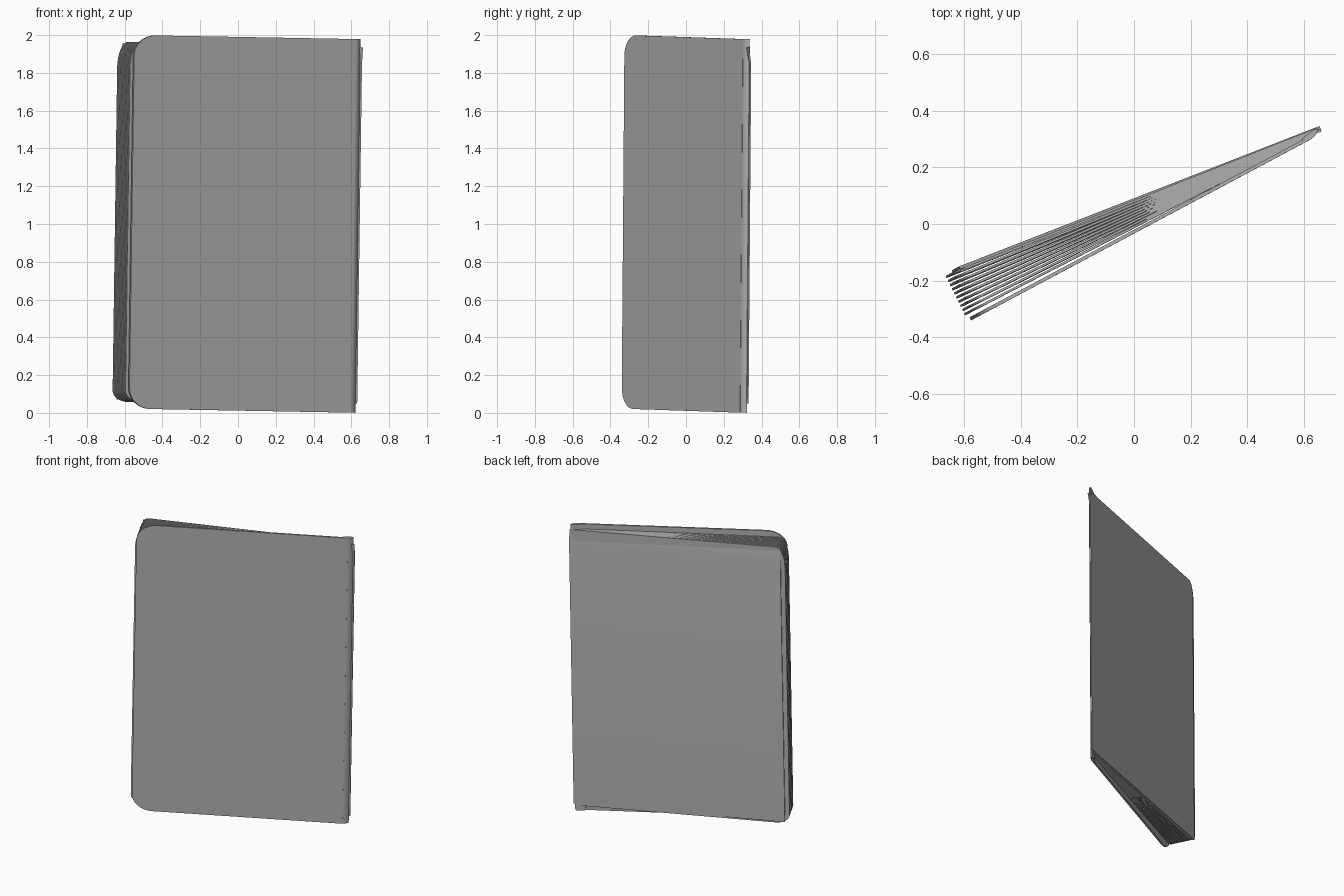
import bpy
import bmesh
from math import cos, sin, pi
from mathutils import Vector, Matrix

if "Cube" in bpy.data.objects:
    bpy.data.objects.remove(bpy.data.objects["Cube"], do_unlink=True)

grey = bpy.data.materials.new("soft grey")
grey.use_nodes = True
colour = (0.43, 0.43, 0.43, 1)
grey.diffuse_color = colour
grey.node_tree.nodes["Principled BSDF"].inputs["Base Color"].default_value = colour

# The whole book leans slightly in the plane of its front cover
centre = Matrix.Translation((0, 0, 1))
LEAN = centre @ Matrix.Rotation(0.016, 4, Vector((-0.48, 0.88, 0))) @ centre.inverted()


def finish(name, bm):
    """Turn a bmesh into a leaning grey object with smooth curves."""
    bmesh.ops.recalc_face_normals(bm, faces=bm.faces)
    bm.transform(LEAN)
    mesh = bpy.data.meshes.new(name)
    bm.to_mesh(mesh)
    bm.free()
    mesh.materials.append(grey)
    obj = bpy.data.objects.new(name, mesh)
    bpy.context.collection.objects.link(obj)
    bpy.ops.object.select_all(action='DESELECT')
    obj.select_set(True)
    bpy.context.view_layer.objects.active = obj
    bpy.ops.object.shade_smooth_by_angle(angle=0.6)
    return obj


def extrude(bm, points, offset):
    """Make a face from points and give it thickness along offset."""
    face = bm.faces.new([bm.verts.new(p) for p in points])
    out = bmesh.ops.extrude_face_region(bm, geom=[face], use_keep_orig=True)
    moved = [v for v in out["geom"] if isinstance(v, bmesh.types.BMVert)]
    bmesh.ops.translate(bm, verts=moved, vec=offset)


def leaf(root, tip, bottom, top, low_r, high_r, thick):
    """Upright sheet from spine to fore edge; radii are (across, up)."""
    root, tip = Vector((*root, 0)), Vector((*tip, 0))
    length = (tip - root).length
    along = (tip - root).normalized()
    normal = along.cross(Vector((0, 0, 1)))
    outline = [(0, bottom)]
    steps = 8
    if low_r:
        for radius, z, sign, start in ((low_r, bottom, 1, -pi / 2), (high_r, top, -1, 0)):
            for i in range(steps + 1):
                a = start + i / steps * pi / 2
                outline.append((length + radius[0] * (cos(a) - 1),
                                z + radius[1] * (sign + sin(a))))
    else:
        outline += [(length, bottom), (length, top)]
    outline.append((0, top))
    bm = bmesh.new()
    points = [root + along * u + Vector((0, 0, z)) - normal * thick / 2 for u, z in outline]
    extrude(bm, points, normal * thick)
    return bm


# Front cover with rounded fore corners
round_corner = (0.13, 0.11)
finish("front_cover", leaf((0.612, 0.299), (-0.565, -0.328), 0.012, 1.99,
                           round_corner, round_corner, 0.012))

# Fanned pages between the covers
first_root, last_root = Vector((0.61, 0.304)), Vector((0.63, 0.327))
first_tip, last_tip = Vector((-0.585, -0.312)), Vector((-0.65, -0.18))
PAGES = 10
for i in range(PAGES):
    t = i / (PAGES - 1)
    root, tip = first_root.lerp(last_root, t), first_tip.lerp(last_tip, t)
    finish(f"page_{i + 1}", leaf(root, tip, 0.048, 1.955, (0.09, 0.06), (0.06, 0.14), 0.008))

# Square back panel with its top strip folded slightly forward
panel = leaf((0.643, 0.335), (-0.628, -0.16), 0.06, 1.945, None, None, 0.008)
bmesh.ops.bisect_plane(panel, geom=panel.verts[:] + panel.edges[:] + panel.faces[:],
                       plane_co=(0, 0, 1.86), plane_no=(0, 0, 1))
for v in panel.verts:
    if v.co.z > 1.9:
        v.co += Vector((0.004, -0.012, 0))
finish("back_panel", panel)

# Rounded spine wrapping the bound edges
spine = bmesh.new()
plan = [(0.585, 0.278), (0.612, 0.293), (0.624, 0.303), (0.631, 0.315),
        (0.636, 0.33), (0.62, 0.325), (0.58, 0.295)]
extrude(spine, [(x, y, 0.012) for x, y in plan], Vector((0, 0, 1.978)))
finish("spine", spine)
